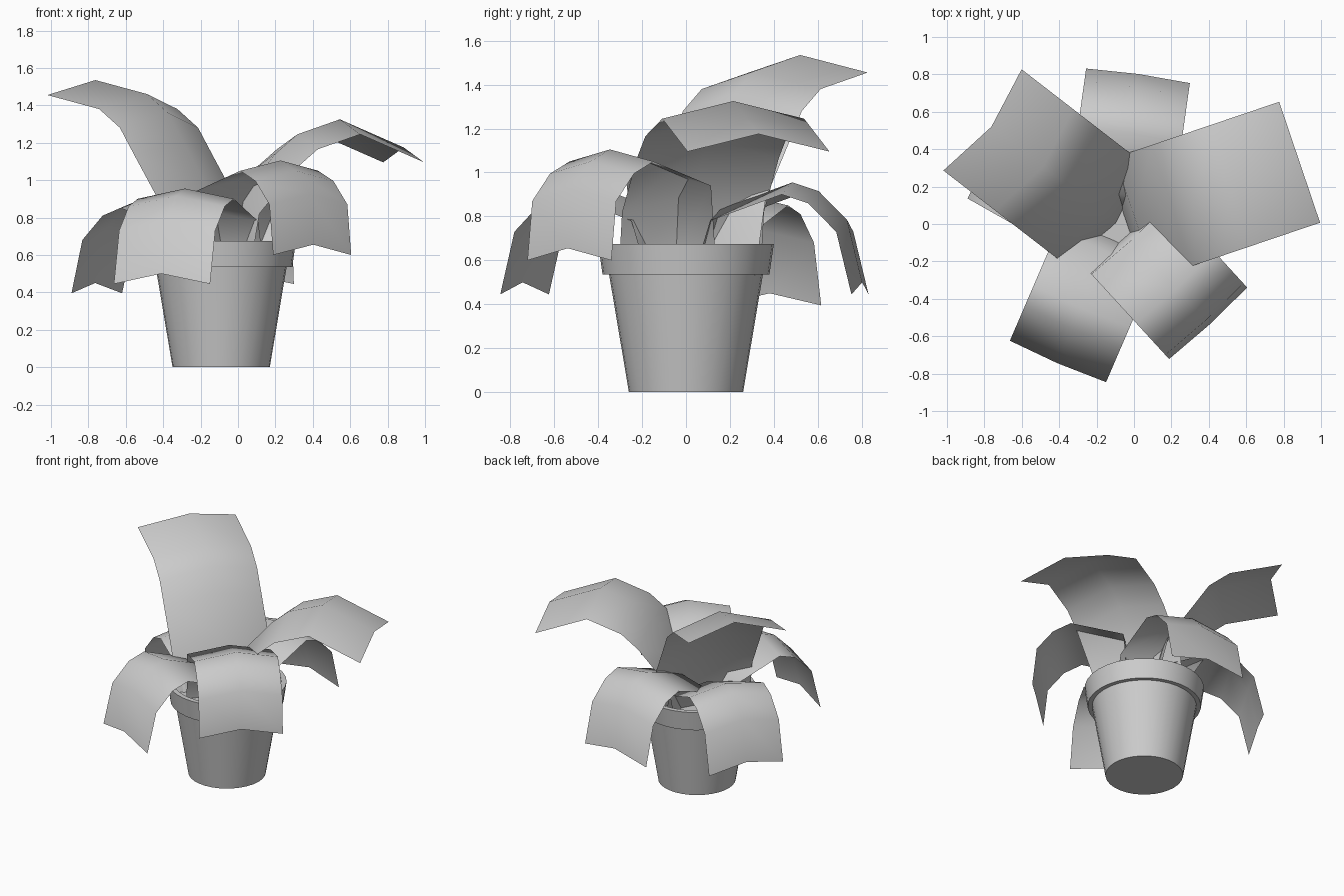
import bpy, bmesh, math
from mathutils import Vector

if "Cube" in bpy.data.objects:
    bpy.data.objects.remove(bpy.data.objects["Cube"])

grey = bpy.data.materials.new("plain_grey")
grey.diffuse_color = (0.6, 0.6, 0.6, 1)
grey.use_nodes = True
grey.node_tree.nodes["Principled BSDF"].inputs["Base Color"].default_value = grey.diffuse_color
CENTRE = Vector((-0.09, 0, 0))


def finish(name, bm, angle):
    mesh = bpy.data.meshes.new(name)
    bm.to_mesh(mesh)
    bm.free()
    mesh.materials.append(grey)
    ob = bpy.data.objects.new(name, mesh)
    bpy.context.collection.objects.link(ob)
    bpy.context.view_layer.objects.active = ob
    ob.select_set(True)
    bpy.ops.object.shade_smooth_by_angle(angle=math.radians(angle))
    ob.select_set(False)


def lathe(name, profile, sides=32):
    """Revolve an (r, z) profile, closing both ends that do not reach the axis."""
    bm = bmesh.new()
    rings = []
    for r, z in profile:
        rings.append([bm.verts.new(CENTRE + Vector((r * math.cos(a), r * math.sin(a), z)))
                      for a in (2 * math.pi * i / sides for i in range(sides))])
    for a, b in zip(rings, rings[1:]):
        for i in range(sides):
            j = (i + 1) % sides
            bm.faces.new((a[i], a[j], b[j], b[i]))
    bm.faces.new(rings[0][::-1])
    bm.faces.new(rings[-1])
    finish(name, bm, 35)


def leaf(name, angle, half_width, ridge, profile):
    """Sheet following an (r, z) path; the middle column is lifted by ridge."""
    a = math.radians(angle)
    out = Vector((math.cos(a), math.sin(a), 0))
    side = Vector((-math.sin(a), math.cos(a), 0))
    bm = bmesh.new()
    rows = []
    for r, z in profile:
        p = CENTRE + out * r + Vector((0, 0, z))
        lift = out * ridge[0] + Vector((0, 0, ridge[1]))
        rows.append([bm.verts.new(q) for q in
                     (p - side * half_width, p + lift, p + side * half_width)])
    for p, q in zip(rows, rows[1:]):
        for j in range(2):
            bm.faces.new((p[j], q[j], q[j + 1], p[j + 1]))
    finish(name, bm, 80)


# Pot: tapered body, overhanging rim, inner wall and soil surface
lathe("pot", [(0.26, 0), (0.35, 0.535), (0.38, 0.535), (0.40, 0.675),
              (0.365, 0.675), (0.35, 0.60)])

# Small drooping leaves
droop = [(0.07, 0.52), (0.15, 0.78), (0.48, 0.90), (0.60, 0.86), (0.73, 0.73), (0.80, 0.445)]
small = (0.01, 0.055)
leaf("front_left_leaf", 246.7, 0.28, small, droop)
leaf("back_leaf", 82, 0.28, small, droop)
leaf("left_leaf", 150.5, 0.275, small,
     [(r * 0.955, z - 0.05) for r, z in droop])
leaf("front_right_leaf", -47.5, 0.283, small,
     [(0.07, 0.53), (0.105, 0.94), (0.46, 1.05), (0.58, 0.995), (0.69, 0.87), (0.72, 0.60)])

# Large leaves
leaf("raised_left_leaf", 142.3, 0.342, (-0.06, 0.08),
     [(0.07, 0.53), (0.15, 0.88), (0.32, 1.13), (0.42, 1.28), (0.56, 1.38), (0.91, 1.455)])
leaf("raised_right_leaf", 18.7, 0.341, (0, 0.08),
     [(0.05, 0.53), (0.10, 0.82), (0.31, 1.065), (0.43, 1.165), (0.67, 1.245), (1.03, 1.095)])
